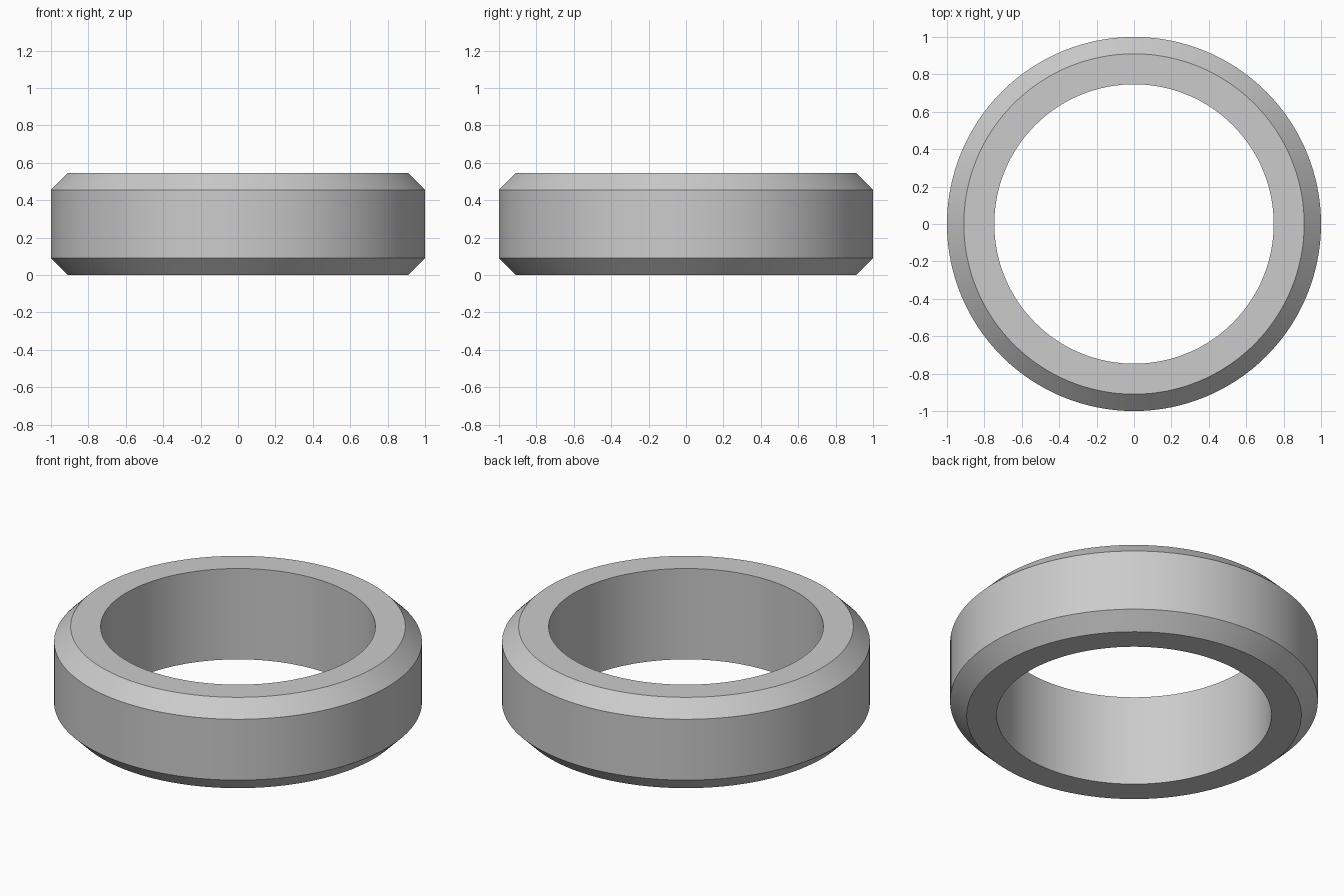
import bpy
import bmesh
from math import radians, tau
from mathutils import Matrix

cube = bpy.data.objects.get("Cube")
if cube:
    bpy.data.objects.remove(cube, do_unlink=True)

SEGMENTS = 128
INNER, OUTER = 0.747, 1.0
HEIGHT, CHAMFER = 0.545, 0.09

# Plain grey metal
grey = bpy.data.materials.new("grey_metal")
grey.use_nodes = True
color = (0.6, 0.6, 0.6, 1.0)
grey.diffuse_color = color
grey.node_tree.nodes["Principled BSDF"].inputs["Base Color"].default_value = color

# Ring cross-section, chamfered on both outer edges
profile = [
    (INNER, 0),
    (OUTER - CHAMFER, 0),
    (OUTER, CHAMFER),
    (OUTER, HEIGHT - CHAMFER),
    (OUTER - CHAMFER, HEIGHT),
    (INNER, HEIGHT),
]

# Revolve the closed section around z
bm = bmesh.new()
verts = [bm.verts.new((r, 0, z)) for r, z in profile]
edges = [bm.edges.new((v, verts[(i + 1) % len(verts)])) for i, v in enumerate(verts)]
bmesh.ops.spin(bm, geom=verts + edges, cent=(0, 0, 0), axis=(0, 0, 1),
               angle=tau, steps=SEGMENTS, use_merge=True)
bmesh.ops.remove_doubles(bm, verts=bm.verts[:], dist=0.0001)
bmesh.ops.recalc_face_normals(bm, faces=bm.faces[:])

mesh = bpy.data.meshes.new("chamfered_ring")
bm.to_mesh(mesh)
bm.free()
mesh.materials.append(grey)
ring = bpy.data.objects.new("chamfered_ring", mesh)
bpy.context.collection.objects.link(ring)

# Smooth walls, crisp rims
bpy.ops.object.select_all(action="DESELECT")
ring.select_set(True)
bpy.context.view_layer.objects.active = ring
bpy.ops.object.shade_smooth_by_angle(angle=radians(30))
